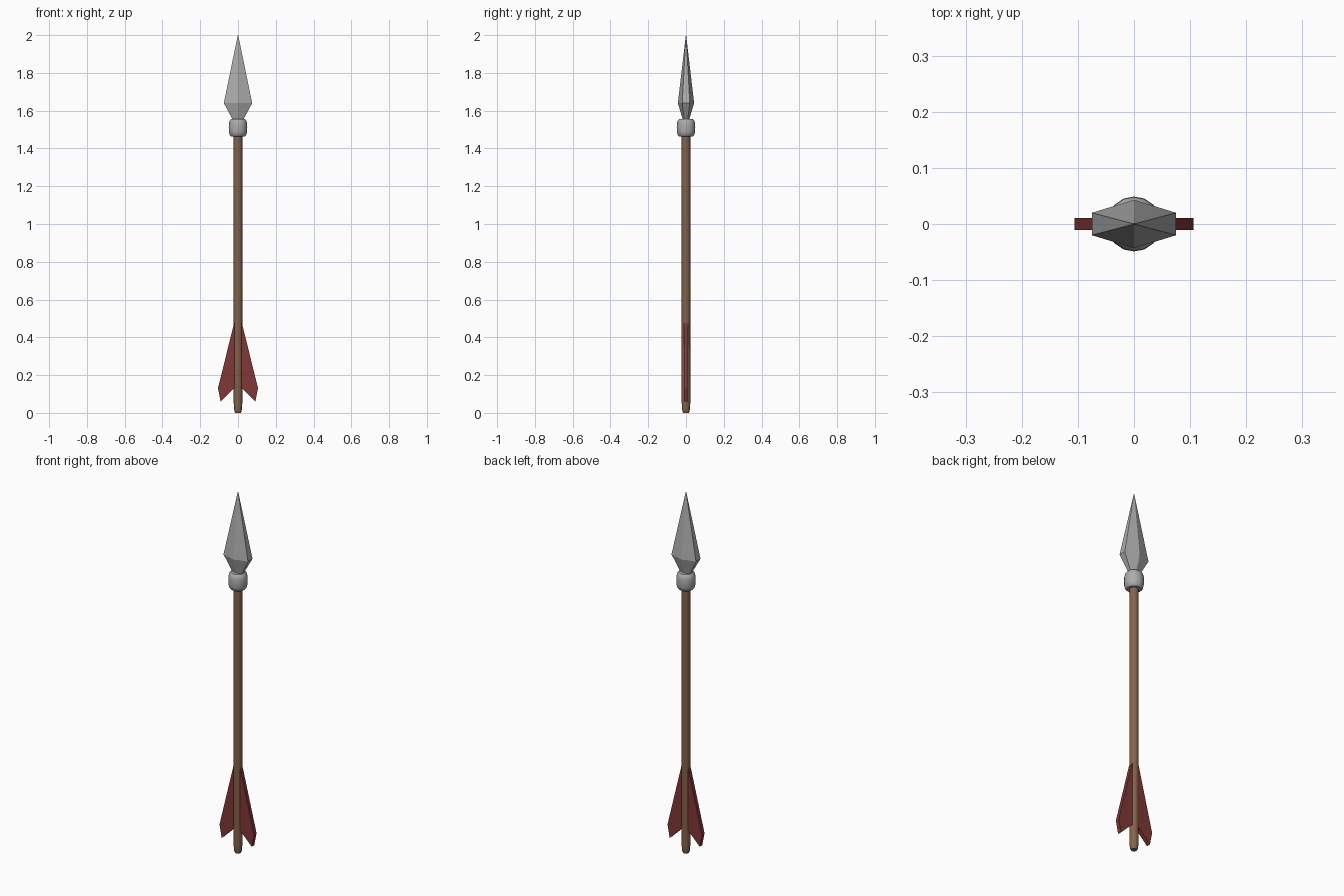
import bpy, math

if "Cube" in bpy.data.objects:
    bpy.data.objects.remove(bpy.data.objects["Cube"])


def material(name, rgb):
    m = bpy.data.materials.new(name)
    m.diffuse_color = (*rgb, 1)
    m.use_nodes = True
    m.node_tree.nodes["Principled BSDF"].inputs["Base Color"].default_value = m.diffuse_color
    return m


metal = material("grey_metal", (0.41, 0.41, 0.41))
wood = material("brown_wood", (0.24, 0.125, 0.065))
feather = material("dark_red", (0.22, 0.038, 0.038))


def make(name, verts, faces, mat, smooth=None):
    me = bpy.data.meshes.new(name)
    me.from_pydata(verts, [], faces)
    me.materials.append(mat)
    ob = bpy.data.objects.new(name, me)
    bpy.context.collection.objects.link(ob)
    if smooth:
        bpy.ops.object.select_all(action='DESELECT')
        ob.select_set(True)
        bpy.context.view_layer.objects.active = ob
        bpy.ops.object.shade_smooth_by_angle(angle=math.radians(smooth))
    return ob


def loft(name, rings, mat, smooth=None):
    """Closed solid through rings of equal point count, bottom to top."""
    n = len(rings[0])
    verts = [p for r in rings for p in r]
    faces = [(k * n + i, k * n + (i + 1) % n, (k + 1) * n + (i + 1) % n, (k + 1) * n + i)
             for k in range(len(rings) - 1) for i in range(n)]
    faces += [tuple(reversed(range(n))), tuple(range(len(verts) - n, len(verts)))]
    return make(name, verts, faces, mat, smooth)


def lathe(name, profile, mat, sides=16):
    rings = [[(r * math.cos(2 * math.pi * i / sides), r * math.sin(2 * math.pi * i / sides), z)
              for i in range(sides)] for r, z in profile]
    return loft(name, rings, mat, 40)


# Shaft with a rounded lower end
lathe("shaft", [(0.015, 0), (0.019, 0.008), (0.021, 0.022), (0.0225, 0.05), (0.0225, 1.48)], wood)

# Rounded collar
lathe("collar", [(0.036, 1.464), (0.044, 1.471), (0.048, 1.488), (0.049, 1.51),
                 (0.048, 1.532), (0.044, 1.548), (0.036, 1.556)], metal)


# Six-sided faceted head
def hexagon(x, y_edge, y_ridge, z):
    return [(x, -y_edge, z), (x, y_edge, z), (0, y_ridge, z),
            (-x, y_edge, z), (-x, -y_edge, z), (0, -y_ridge, z)]


loft("arrow_head", [hexagon(0.027, 0.008, 0.016, 1.55), hexagon(0.075, 0.02, 0.043, 1.64),
                    hexagon(0.001, 0.0004, 0.0008, 2.0)], metal)

# Two flat swept fins
outline = [(0.01, 0.125), (0.021, 0.13), (0.092, 0.06), (0.106, 0.13), (0.021, 0.475), (0.01, 0.475)]
for side, name in ((1, "right_fin"), (-1, "left_fin")):
    pts = outline if side == 1 else [(-x, z) for x, z in reversed(outline)]
    # rings run from back to front so the faces point outward
    loft(name, [[(x, y, z) for x, z in pts] for y in (0.011, -0.011)], feather)
